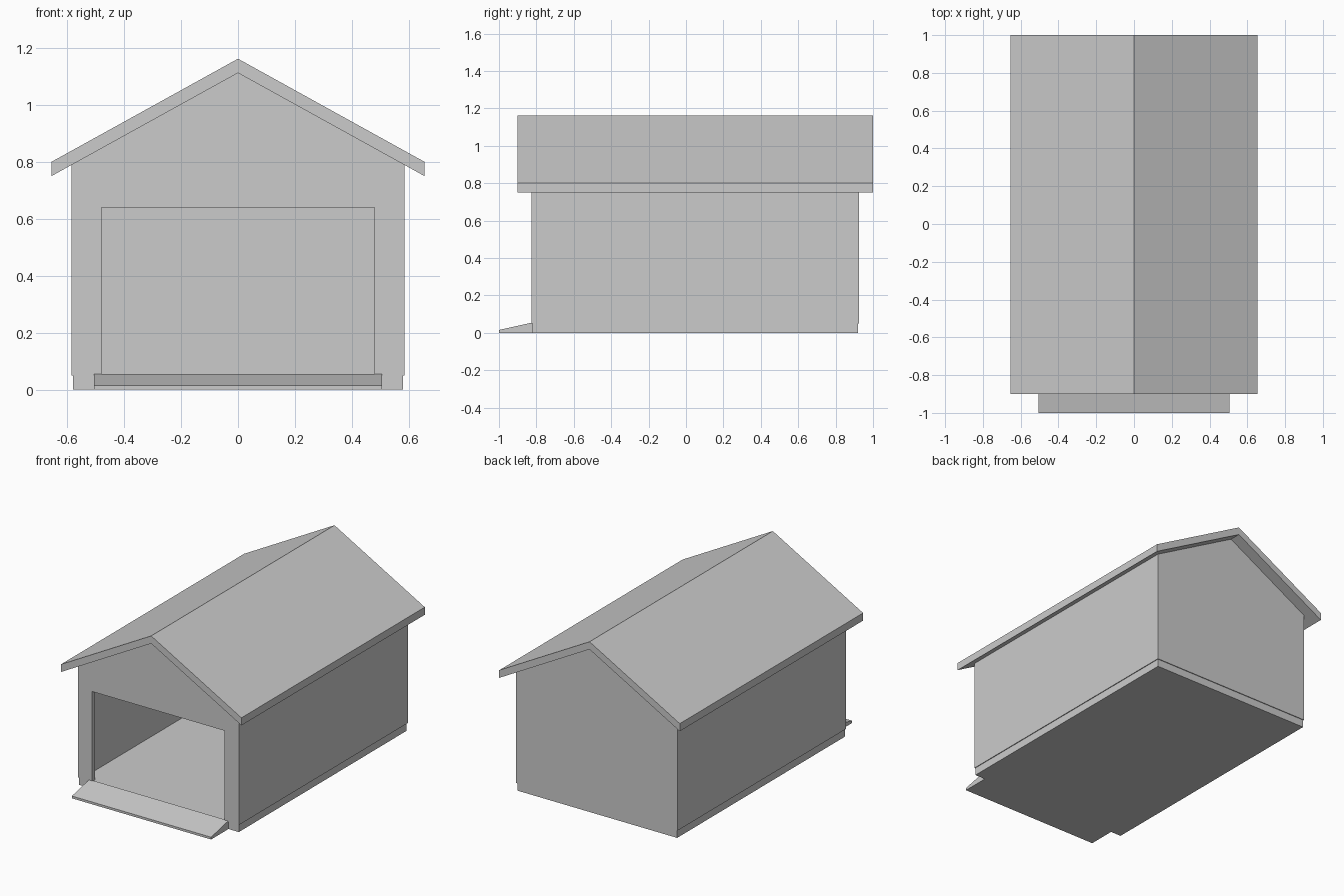
import bpy
import bmesh

cube = bpy.data.objects.get("Cube")
if cube:
    bpy.data.objects.remove(cube, do_unlink=True)

grey = bpy.data.materials.new("plain_grey")
grey.use_nodes = True
COLOUR = (0.6, 0.6, 0.6, 1)
grey.diffuse_color = COLOUR
grey.node_tree.nodes["Principled BSDF"].inputs["Base Color"].default_value = COLOUR

# Main dimensions
HALF_W, WALL = 0.585, 0.03
FRONT, BACK = -0.825, 0.925
FLOOR_TOP = 0.05
RIDGE, EAVE_X, EAVE_Z = 1.112, 0.655, 0.75
ROOF_T = 0.05
DOOR_X, DOOR_TOP = 0.48, 0.64


def under_roof(x):
    """Height of the roof underside at x."""
    return RIDGE - (RIDGE - EAVE_Z) * abs(x) / EAVE_X


def prism(name, outline, start, end, axis="y"):
    """Extrude an outline along y (points are x, z) or along x (points are y, z)."""
    bm = bmesh.new()
    place = (lambda p: (p[0], start, p[1])) if axis == "y" else (lambda p: (start, p[0], p[1]))
    face = bm.faces.new([bm.verts.new(place(p)) for p in outline])
    new = bmesh.ops.extrude_face_region(bm, geom=[face])["geom"]
    move = (0, end - start, 0) if axis == "y" else (end - start, 0, 0)
    bmesh.ops.translate(bm, vec=move, verts=[g for g in new if isinstance(g, bmesh.types.BMVert)])
    bmesh.ops.recalc_face_normals(bm, faces=bm.faces)
    mesh = bpy.data.meshes.new(name)
    bm.to_mesh(mesh)
    bm.free()
    mesh.materials.append(grey)
    obj = bpy.data.objects.new(name, mesh)
    bpy.context.collection.objects.link(obj)
    return obj


# Floor slab, slightly inset from the walls
prism("floor", [(-0.58, 0), (0.58, 0), (0.58, FLOOR_TOP), (-0.58, FLOOR_TOP)], -0.82, 0.92)

# Gable walls, the front one with a wide door opening
side = under_roof(HALF_W)
gable = [(HALF_W, FLOOR_TOP), (HALF_W, side), (0, RIDGE), (-HALF_W, side), (-HALF_W, FLOOR_TOP)]
doorway = [(-DOOR_X, FLOOR_TOP), (-DOOR_X, DOOR_TOP), (DOOR_X, DOOR_TOP), (DOOR_X, FLOOR_TOP)]
prism("front_wall", gable + doorway, FRONT, FRONT + WALL)
prism("back_wall", gable, BACK - WALL, BACK)

# Side walls, with tops sloped to the roof
inner = HALF_W - WALL
for name, s in (("left_wall", 1), ("right_wall", -1)):
    prism(name, [(s * inner, FLOOR_TOP), (s * HALF_W, FLOOR_TOP),
                 (s * HALF_W, side), (s * inner, under_roof(inner))],
          FRONT + WALL, BACK - WALL)

# Gabled roof with overhang
prism("roof", [(-EAVE_X, EAVE_Z), (0, RIDGE), (EAVE_X, EAVE_Z),
               (EAVE_X, EAVE_Z + ROOF_T), (0, RIDGE + ROOF_T), (-EAVE_X, EAVE_Z + ROOF_T)],
      -0.9, 1.0)

# Entry ramp
prism("ramp", [(-1, 0), (-0.82, 0), (-0.82, 0.055), (-1, 0.015)], -0.505, 0.505, axis="x")
